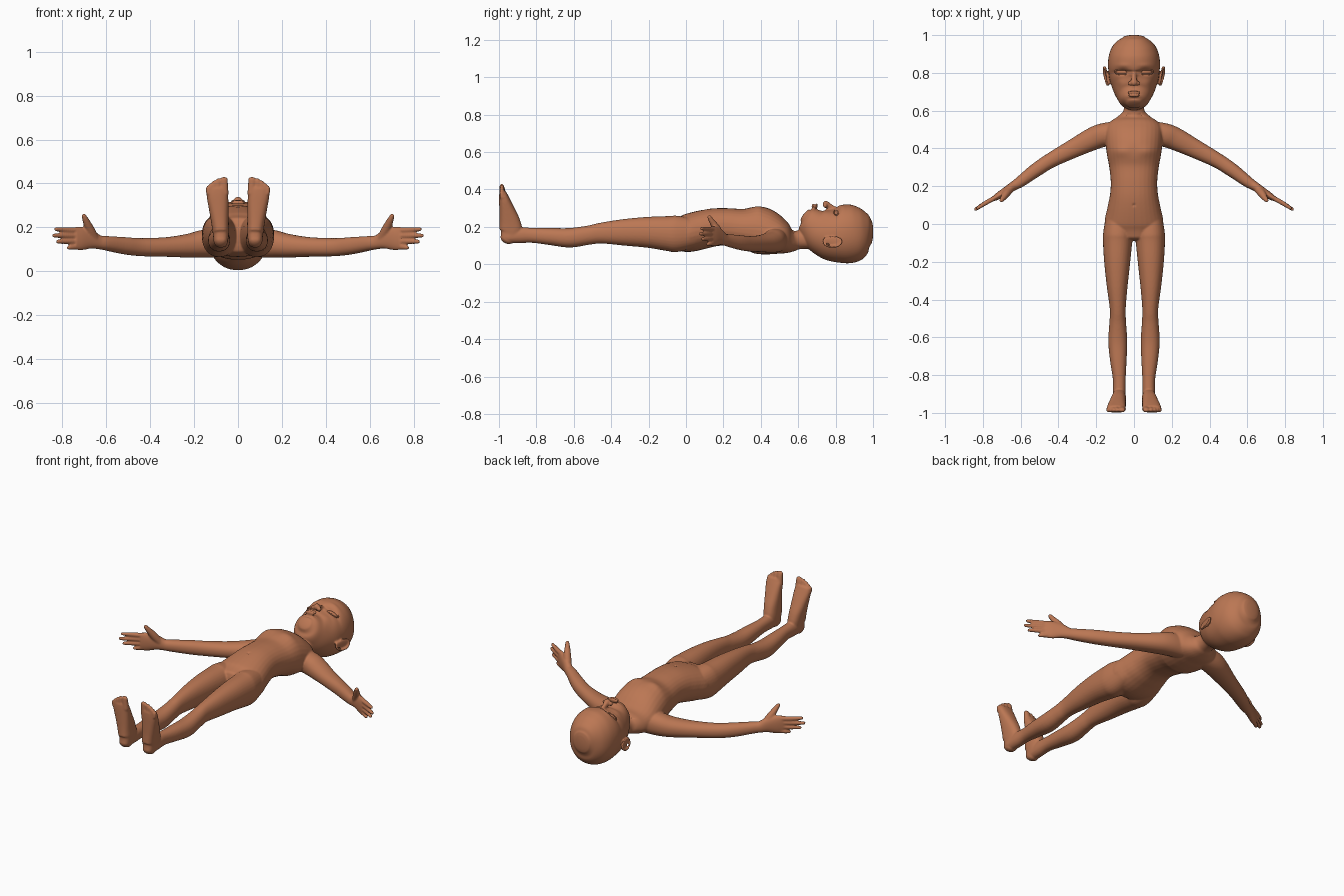
import bpy, bmesh, math
from mathutils import Vector, Matrix

X, Y, Z = Vector((1, 0, 0)), Vector((0, 1, 0)), Vector((0, 0, 1))

skin = bpy.data.materials.new("warm_brown_skin")
skin.diffuse_color = (0.50, 0.185, 0.088, 1)


def spline(stations, n):
    """Catmull-Rom through stations of (x, y, z, half width, half height)."""
    p = [Vector(s) for s in stations]
    p = [p[0] * 2 - p[1]] + p + [p[-1] * 2 - p[-2]]
    out = []
    for i in range(1, len(p) - 2):
        a, b, c, d = p[i - 1:i + 3]
        for k in range(n):
            t = k / n
            out.append(0.5 * (2 * b + (c - a) * t + (2 * a - 5 * b + 4 * c - d) * t * t
                              + (3 * b - a - 3 * c + d) * t ** 3))
    return out + [p[-2]]


def tube(bm, stations, up=Z, side=1, cap=(1, 1), power=2.2, seg=32, n=5):
    """Rounded loft along a path; side=-1 mirrors it across x."""
    pts = spline(stations, n)
    pos = [Vector(p[:3]) for p in pts]
    rad = [(max(p[3], .002), max(p[4], .002)) for p in pts]
    rings = []
    for i, c in enumerate(pos):
        t = (pos[min(i + 1, len(pos) - 1)] - pos[max(i - 1, 0)]).normalized()
        rings.append((c, t, *rad[i]))
    for end, k in ((0, cap[0]), (-1, cap[1])):       # rounded ends
        c, t, w, h = rings[end]
        for deg in (25, 50, 70, 85):
            a = math.radians(deg)
            off = t * min(w, h) * k * math.sin(a) * (1 if end else -1)
            r = (c + off, t, w * math.cos(a), h * math.cos(a))
            rings.insert(0, r) if end == 0 else rings.append(r)
    loops = []
    for c, t, w, h in rings:
        u = t.cross(up).normalized()
        v = u.cross(t).normalized()
        loop = []
        for j in range(seg):
            a = 2 * math.pi * j / seg
            ca, sa = math.cos(a), math.sin(a)
            q = c + u * math.copysign(abs(ca) ** (2 / power), ca) * w \
                  + v * math.copysign(abs(sa) ** (2 / power), sa) * h
            loop.append(bm.verts.new((q.x * side, q.y, q.z)))
        loops.append(loop)
    faces = []
    for A, B in zip(loops, loops[1:]):
        for j in range(seg):
            faces.append(bm.faces.new((A[j], A[(j + 1) % seg], B[(j + 1) % seg], B[j])))
    faces += [bm.faces.new(loops[0]), bm.faces.new(loops[-1])]
    bmesh.ops.recalc_face_normals(bm, faces=faces)


def ball(bm, c, r, turn=0):
    m = Matrix.Translation(c) @ Matrix.Rotation(turn, 4, 'Y') @ Matrix.Diagonal((*r, 1))
    bmesh.ops.create_uvsphere(bm, u_segments=32, v_segments=20, radius=1, matrix=m)


def finish(bm, name):
    me = bpy.data.meshes.new(name)
    bm.to_mesh(me)
    bm.free()
    me.materials.append(skin)
    me.shade_smooth()
    ob = bpy.data.objects.new(name, me)
    bpy.context.collection.objects.link(ob)
    return ob


def axial(rows):
    """Rows of (y, half width, low z, high z) on the centre line."""
    return [(0, y, (a + b) / 2, w, (b - a) / 2) for y, w, a, b in rows]


bm = bmesh.new()
# torso and neck
tube(bm, axial([(-.07, .12, .085, .245), (0, .155, .065, .266), (.08, .142, .08, .287), (.15, .128, .096, .299),
                (.22, .123, .1, .3), (.3, .131, .085, .297), (.36, .142, .065, .308), (.4, .148, .053, .306),
                (.45, .152, .046, .28), (.5, .15, .048, .24), (.54, .125, .056, .203), (.57, .085, .068, .184),
                (.6, .056, .08, .18), (.66, .053, .08, .19), (.74, .06, .05, .19)]), cap=(.25, .3))
# head
tube(bm, axial([(.638, .042, .225, .303), (.655, .07, .185, .314), (.68, .09, .125, .316), (.72, .112, .065, .314),
                (.76, .127, .032, .31), (.8, .134, .013, .308), (.85, .138, .005, .319), (.9, .131, .012, .318),
                (.94, .114, .035, .303), (.97, .087, .068, .275), (.988, .058, .105, .238)]),
     cap=(.25, .22), power=2.15, seg=64)
# nose and lips
tube(bm, [(0, .805, .292, .012, .014), (0, .775, .304, .013, .016), (0, .748, .322, .018, .018)], seg=20)
for s in (-1, 1):
    ball(bm, (s * .019, .744, .314), (.013, .012, .013))
ball(bm, (0, .697, .313), (.036, .008, .013))
ball(bm, (0, .681, .312), (.031, .009, .013))

for s in (-1, 1):
    # arm and palm
    tube(bm, [(.08, .49, .13, .055, .065), (.16, .472, .125, .062, .063), (.22, .45, .117, .06, .055),
              (.32, .4, .111, .05, .045), (.44, .337, .11, .04, .041), (.52, .285, .117, .037, .039),
              (.6, .225, .128, .03, .033), (.635, .203, .133, .025, .032), (.67, .18, .145, .022, .043),
              (.712, .153, .149, .019, .053), (.742, .134, .15, .014, .052)], side=s, cap=(.5, .4))
    # fingers
    for z0, z1, tip in ((.185, .192, .828), (.162, .163, .838), (.138, .135, .82), (.114, .108, .77)):
        ty = .14 - (tip - .73) * .57
        tube(bm, [(.715, .15, z0, .013, .013), ((.73 + tip) / 2, (.146 + ty) / 2, (z0 + z1) / 2, .0125, .0125),
                  (tip, ty, z1, .0095, .0095)], side=s, seg=16, power=2)
    # thumb
    tube(bm, [(.65, .19, .145, .02, .02), (.675, .163, .192, .021, .021), (.692, .138, .23, .0155, .015),
              (.702, .125, .252, .011, .011)], up=Y, side=s, seg=20, power=2)
    # leg
    tube(bm, [(.078, .04, .168, .07, .08), (.085, -.05, .163, .078, .097), (.087, -.1, .165, .077, .093),
              (.089, -.2, .171, .069, .083), (.089, -.33, .171, .055, .071), (.086, -.45, .167, .042, .056),
              (.086, -.52, .156, .044, .051), (.086, -.62, .142, .05, .052), (.083, -.72, .148, .044, .046),
              (.078, -.82, .155, .034, .04), (.078, -.89, .155, .034, .042), (.079, -.95, .15, .034, .038)], side=s)
    # foot
    tube(bm, [(.078, -.958, .136, .031, .037), (.078, -.938, .175, .037, .06), (.082, -.942, .225, .04, .056),
              (.088, -.957, .29, .045, .042), (.094, -.972, .35, .049, .028), (.095, -.979, .38, .046, .02)],
         up=Y, side=s, cap=(.8, .5), power=2.5)
    # toes
    for x, z, r in ((.064, .418, .0185), (.09, .412, .0115), (.108, .403, .0105), (.123, .392, .01), (.136, .38, .0095)):
        tube(bm, [(x - .003, -.978, .355, r, .018), (x, -.982, z - .02, r, .015), (x, -.985, z, r, .012)],
             up=Y, side=s, seg=16, power=2)
    # ear: thin shell with a rolled rim
    ear = lambda y, z: .143 + .2 * (y - .78) - .3 * (z - .125)
    tube(bm, [(ear(y, .125), y, .125 - (y - .78) * .15, .006, h) for y, h in
              ((.74, .013), (.76, .02), (.785, .027), (.81, .027), (.825, .018))], side=s, cap=(.5, .5), seg=24)
    rim = []
    for k in range(11):
        a = math.radians(60 + 250 * k / 10)
        y, z = .783 + .048 * math.sin(a), .122 + .029 * math.cos(a)
        rim.append((ear(y, z) + .003, y, z, .006, .006))
    tube(bm, rim, up=X, side=s, seg=12, n=2, power=2)

body = finish(bm, "body")

# fuse all the parts into one smooth skin
m = body.modifiers.new("fuse", 'REMESH')
m.mode, m.voxel_size, m.use_smooth_shade = 'VOXEL', .0048, True
m = body.modifiers.new("soften", 'SMOOTH')
m.factor, m.iterations = .5, 5
dg = bpy.context.evaluated_depsgraph_get()
me = bpy.data.meshes.new_from_object(body.evaluated_get(dg))
body.modifiers.clear()
body.data = me
me.name = "body"
if not me.materials:
    me.materials.append(skin)

# sculpt soft dents and bumps on the front: (x, y, spread x, spread y, depth)
marks = [(.06, .805, .03, .017, -.016), (.06, .84, .035, .012, .003), (0, .689, .028, .003, -.005),
         (0, .665, .03, .006, -.004), (0, .72, .006, .01, -.003), (.075, .75, .025, .02, .004),
         (.07, .385, .05, .028, .008), (0, .1, .007, .007, -.006), (.04, .575, .02, .01, -.005)]
for v in me.vertices:
    x, y, z = v.co
    if z < .17 or abs(x) > .16 or y < 0:
        continue
    for cx, cy, sx, sy, d in marks:
        v.co.z += d * math.exp(-((abs(x) - cx) / sx) ** 2 - ((y - cy) / sy) ** 2)
me.shade_smooth()

# eyes and eyelids
for s, word in ((-1, "left"), (1, "right")):
    bm = bmesh.new()
    ball(bm, (s * .062, .805, .271), (.036, .015, .014), s * .3)
    finish(bm, word + "_eye")
    bm = bmesh.new()
    for sign, r in ((1, .0042), (-1, .003)):
        arc = []
        for k in range(9):
            a = math.pi * k / 8
            dx, h = -.039 * math.cos(a), math.sin(a)
            arc.append((.062 + dx, .805 + sign * .0145 * h, .276 + .005 * h - .3 * dx, r, r))
        tube(bm, arc, side=s, seg=12, n=2, power=2)
    finish(bm, word + "_eyelids")
